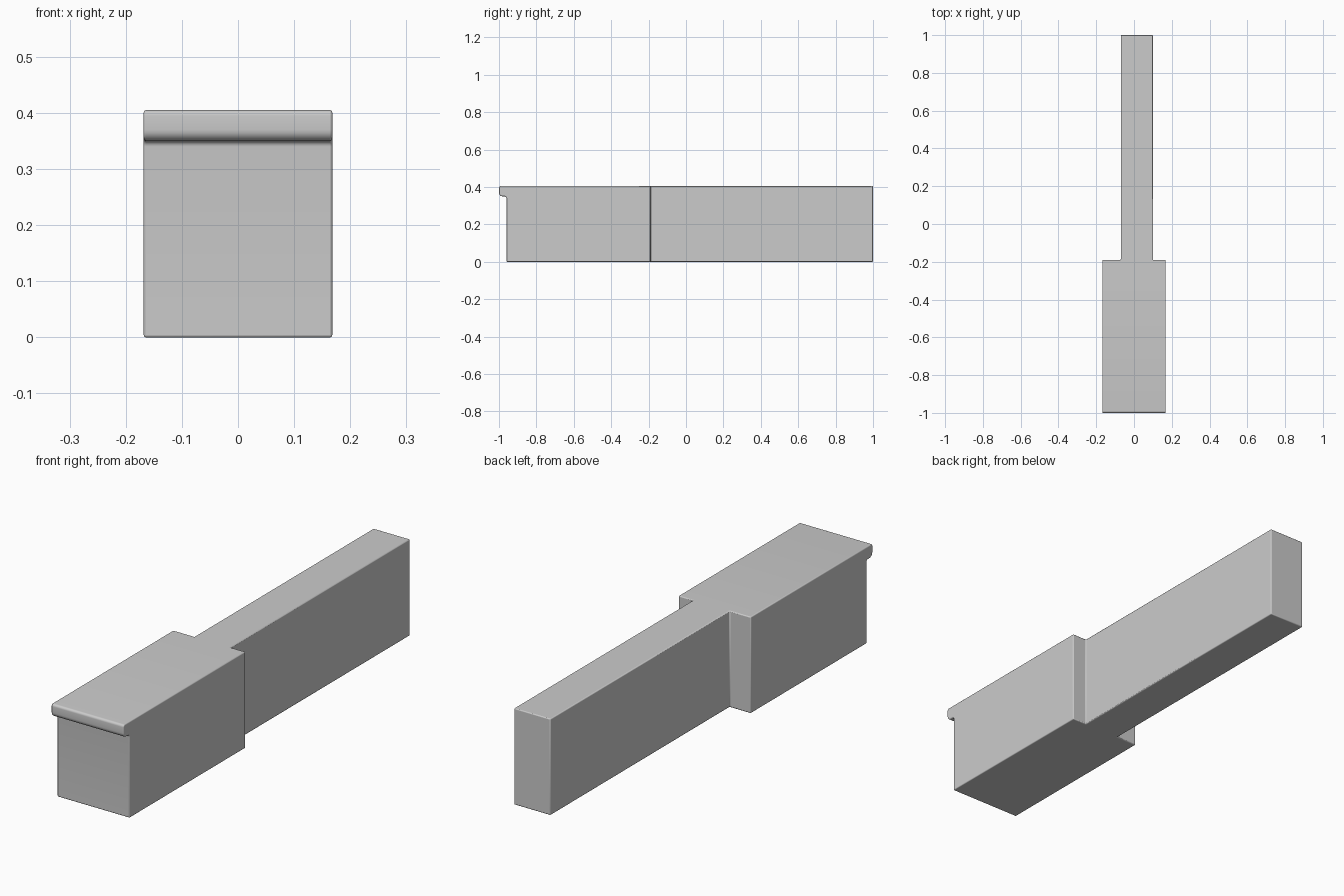
import bpy, bmesh, math
from mathutils import Vector

cube = bpy.data.objects.get("Cube")
if cube:
    bpy.data.objects.remove(cube, do_unlink=True)

HALF = 0.168                  # half width of the head
TAIL_X = (-0.07, 0.10)        # sides of the off-centre tail
SEAM, BACK, TOP = -0.19, 1.0, 0.405

grey = bpy.data.materials.new("plain_grey")
grey.use_nodes = True
colour = (0.6, 0.6, 0.6, 1)
grey.diffuse_color = colour
grey.node_tree.nodes["Principled BSDF"].inputs["Base Color"].default_value = colour


def arc(cy, cz, r, start, end, steps=6):
    angles = [math.radians(start + (end - start) * i / steps) for i in range(steps + 1)]
    return [(cy + r * math.cos(a), cz + r * math.sin(a)) for a in angles]


# Side profile of the head, with its rounded overhanging front lip
profile = [(SEAM, 0), (-0.96, 0)]
profile += arc(-0.97, 0.34, 0.01, 0, 90)
profile += arc(-0.98, 0.37, 0.02, 270, 180)
profile += arc(-0.99, TOP - 0.01, 0.01, 180, 90)
profile += [(SEAM, TOP)]

bm = bmesh.new()
side = bm.faces.new([bm.verts.new((-HALF, y, z)) for y, z in profile])
swept = bmesh.ops.extrude_face_region(bm, geom=[side])["geom"]
bmesh.ops.translate(bm, vec=(2 * HALF, 0, 0),
                    verts=[v for v in swept if isinstance(v, bmesh.types.BMVert)])

# Split the back of the head and pull the tail out of its middle strip
for x in TAIL_X:
    bmesh.ops.bisect_plane(bm, geom=bm.verts[:] + bm.edges[:] + bm.faces[:],
                           plane_co=(x, 0, 0), plane_no=(1, 0, 0))
bmesh.ops.recalc_face_normals(bm, faces=bm.faces)
root = [f for f in bm.faces
        if f.normal.y > 0.99 and TAIL_X[0] < f.calc_center_median().x < TAIL_X[1]
        and f.calc_center_median().y > SEAM - 0.01]
pulled = bmesh.ops.extrude_face_region(bm, geom=root)["geom"]
bmesh.ops.translate(bm, vec=(0, BACK - SEAM, 0),
                    verts=[v for v in pulled if isinstance(v, bmesh.types.BMVert)])
bmesh.ops.delete(bm, geom=[f for f in root if f.is_valid], context="FACES_ONLY")
bmesh.ops.dissolve_limit(bm, angle_limit=0.01, verts=bm.verts, edges=bm.edges)
bmesh.ops.recalc_face_normals(bm, faces=bm.faces)

mesh = bpy.data.meshes.new("stepped_block")
bm.to_mesh(mesh)
bm.free()
mesh.materials.append(grey)
block = bpy.data.objects.new("stepped_block", mesh)
bpy.context.collection.objects.link(block)

# Softened edges
bevel = block.modifiers.new("soft_edges", "BEVEL")
bevel.width = 0.004
bevel.segments = 3
bevel.limit_method = "ANGLE"
bevel.angle_limit = math.radians(40)

bpy.context.view_layer.objects.active = block
block.select_set(True)
bpy.ops.object.shade_smooth_by_angle(angle=math.radians(35))
